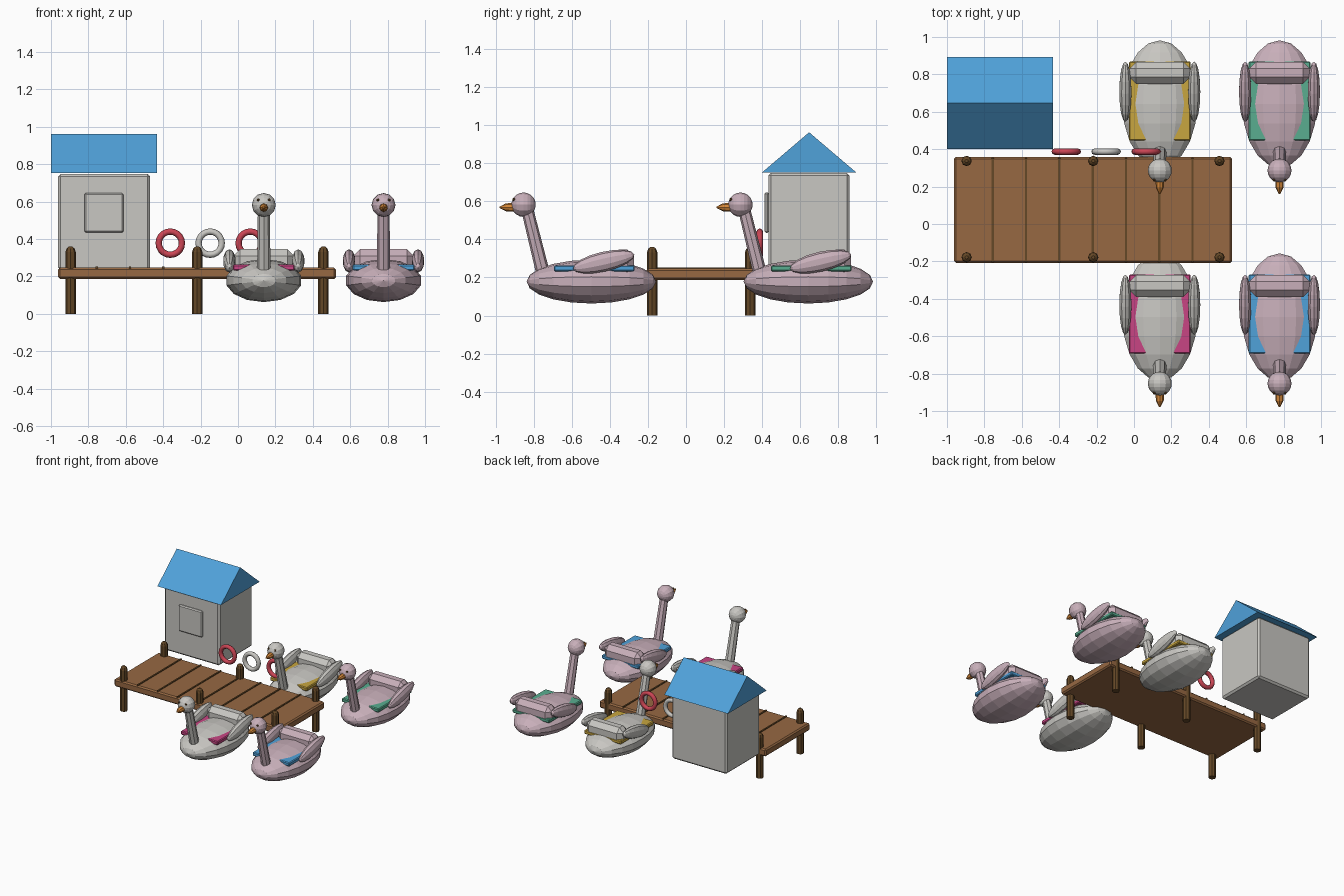
import bpy, bmesh, math
from mathutils import Matrix, Vector

if "Cube" in bpy.data.objects:
    bpy.data.objects.remove(bpy.data.objects["Cube"])

COLOURS = {
    "pale_grey": (0.58, 0.57, 0.54), "pale_pink": (0.58, 0.43, 0.49),
    "blue": (0.08, 0.36, 0.70), "magenta": (0.58, 0.06, 0.23),
    "yellow": (0.58, 0.38, 0.05), "green": (0.10, 0.42, 0.28),
    "wood": (0.31, 0.14, 0.055), "dark_wood": (0.13, 0.065, 0.02),
    "orange": (0.65, 0.24, 0.04), "red": (0.60, 0.06, 0.09),
}
MATS = {}
for n, c in COLOURS.items():
    MATS[n] = bpy.data.materials.new(n)
    MATS[n].diffuse_color = (*c, 1)


def finish(bm, name, mat, loc=(0, 0, 0), smooth=False):
    bmesh.ops.recalc_face_normals(bm, faces=bm.faces[:])
    me = bpy.data.meshes.new(name)
    for f in bm.faces:
        f.smooth = smooth
    bm.to_mesh(me)
    bm.free()
    me.materials.append(MATS[mat])
    ob = bpy.data.objects.new(name, me)
    ob.location = loc
    bpy.context.collection.objects.link(ob)
    return ob


def box(name, mat, x, y, z, bevel=0.0, loc=(0, 0, 0)):
    """Box from (min, max) pairs, with an optional chamfer."""
    bm = bmesh.new()
    bmesh.ops.create_cube(bm, size=1)
    for v in bm.verts:
        for i, r in enumerate((x, y, z)):
            v.co[i] = r[0] if v.co[i] < 0 else r[1]
    if bevel:
        bmesh.ops.bevel(bm, geom=bm.edges[:], offset=bevel, segments=1, affect='EDGES')
    return finish(bm, name, mat, loc)


def ellipsoid(name, mat, centre, radii, seg=12, rings=8, tilt=0.0, loc=(0, 0, 0)):
    """Faceted ellipsoid with its poles along y, pitched about x."""
    bm = bmesh.new()
    bmesh.ops.create_uvsphere(bm, u_segments=seg, v_segments=rings, radius=1)
    m = (Matrix.Translation(centre) @ Matrix.Rotation(tilt, 4, 'X')
         @ Matrix.Diagonal((*radii, 1)) @ Matrix.Rotation(math.pi / 2, 4, 'X'))
    bm.transform(m)
    return finish(bm, name, mat, loc)


def lathe(name, mat, start, axis, profile, sides, loc=(0, 0, 0)):
    """Stack of rings (distance, radius) along an axis; radius 0 is a tip."""
    bm = bmesh.new()
    rot = Vector(axis).to_track_quat('Z', 'Y').to_matrix()
    rows = []
    for d, r in profile:
        row = []
        for k in range(sides if r else 1):
            a = 2 * math.pi * k / sides
            p = Vector((r * math.cos(a), r * math.sin(a), d))
            row.append(bm.verts.new(Vector(start) + rot @ p))
        rows.append(row)
    for a, b in zip(rows, rows[1:]):
        for k in range(sides):
            j = (k + 1) % sides
            bm.faces.new((a[k], a[j], b[0]) if len(b) == 1 else (a[k], a[j], b[j], b[k]))
    for row in (rows[0], rows[-1]):
        if len(row) > 1:
            bm.faces.new(row)
    return finish(bm, name, mat, loc)


# Jetty deck with plank seams and posts
box("deck", "wood", (-0.962, 0.524), (-0.208, 0.358), (0.187, 0.247), 0.01)
for i in range(7):
    x = -0.755 + i * 0.178
    box("plank_seam", "dark_wood", (x - 0.006, x + 0.006), (-0.203, 0.353), (0.24, 0.253))
for x in (-0.895, -0.218, 0.457):
    for y in (-0.178, 0.337):
        lathe("post", "dark_wood", (x, y, 0), (0, 0, 1),
              ((0, 0.028), (0.33, 0.028), (0.35, 0.021), (0.36, 0.009)), 8)

# Kiosk
box("kiosk_walls", "pale_grey", (-0.962, -0.47), (0.432, 0.858), (0.235, 0.748), 0.014)
box("kiosk_shutter", "pale_grey", (-0.822, -0.612), (0.412, 0.436), (0.434, 0.646), 0.008)
bm = bmesh.new()
ends = [[bm.verts.new((x, y, z)) for y, z in ((0.4, 0.752), (0.893, 0.752), (0.6465, 0.962))]
        for x in (-1.0, -0.432)]
bm.faces.new(ends[0])
bm.faces.new(ends[1])
for i in range(3):
    j = (i + 1) % 3
    bm.faces.new((ends[0][i], ends[0][j], ends[1][j], ends[1][i]))
finish(bm, "kiosk_roof", "blue")

# Life rings
for x, mat in ((-0.362, "red"), (-0.149, "pale_grey"), (0.065, "red")):
    bm = bmesh.new()
    n, k = 20, 8
    grid = []
    for i in range(n):
        a = 2 * math.pi * i / n
        row = []
        for j in range(k):
            b = 2 * math.pi * j / k
            r = 0.062 + 0.017 * math.cos(b)
            row.append(bm.verts.new((r * math.cos(a), 0.017 * math.sin(b), r * math.sin(a))))
        grid.append(row)
    for i in range(n):
        for j in range(k):
            i2, j2 = (i + 1) % n, (j + 1) % k
            bm.faces.new((grid[i][j], grid[i2][j], grid[i2][j2], grid[i][j2]))
    finish(bm, "life_ring", mat, (x, 0.387, 0.378), True)


def bird_boat(x, dy, body, trim):
    """Long-necked bird pedal boat facing -y."""
    loc = (x, dy, 0)
    ellipsoid("boat_body", body, (0, -0.497, 0.178), (0.205, 0.34, 0.115), 14, 10, loc=loc)
    box("seat_trim", trim, (-0.165, 0.165), (-0.693, -0.27), (0.232, 0.263), 0.006, loc)
    box("backrest", body, (-0.162, 0.162), (-0.39, -0.272), (0.215, 0.346), 0.036, loc)
    for s in (-1, 1):
        ellipsoid("wing", body, (s * 0.184, -0.432, 0.283), (0.034, 0.165, 0.052),
                  10, 8, math.radians(13), loc)
        ellipsoid("eye", "dark_wood", (s * 0.03, -0.904, 0.609), (0.008, 0.008, 0.008),
                  6, 4, loc=loc)
    lathe("neck", body, (0, -0.75, 0.22), (0, -0.083, 0.335),
          ((0, 0.036), (0.345, 0.032)), 8, loc)
    ellipsoid("head", body, (0, -0.853, 0.582), (0.064, 0.064, 0.064), 12, 10, loc=loc)
    lathe("beak", "orange", (0, -0.9, 0.568), (0, -1, 0),
          ((0, 0.023), (0.045, 0.021), (0.078, 0.004)), 8, loc)


for x, dy, body, trim in ((0.138, 0, "pale_grey", "magenta"), (0.778, 0, "pale_pink", "blue"),
                          (0.138, 1.139, "pale_grey", "yellow"), (0.778, 1.139, "pale_pink", "green")):
    bird_boat(x, dy, body, trim)

for m in bpy.data.materials:
    if m.users and not m.is_grease_pencil:
        m.use_nodes = True
        m.node_tree.nodes["Principled BSDF"].inputs["Base Color"].default_value = m.diffuse_color
